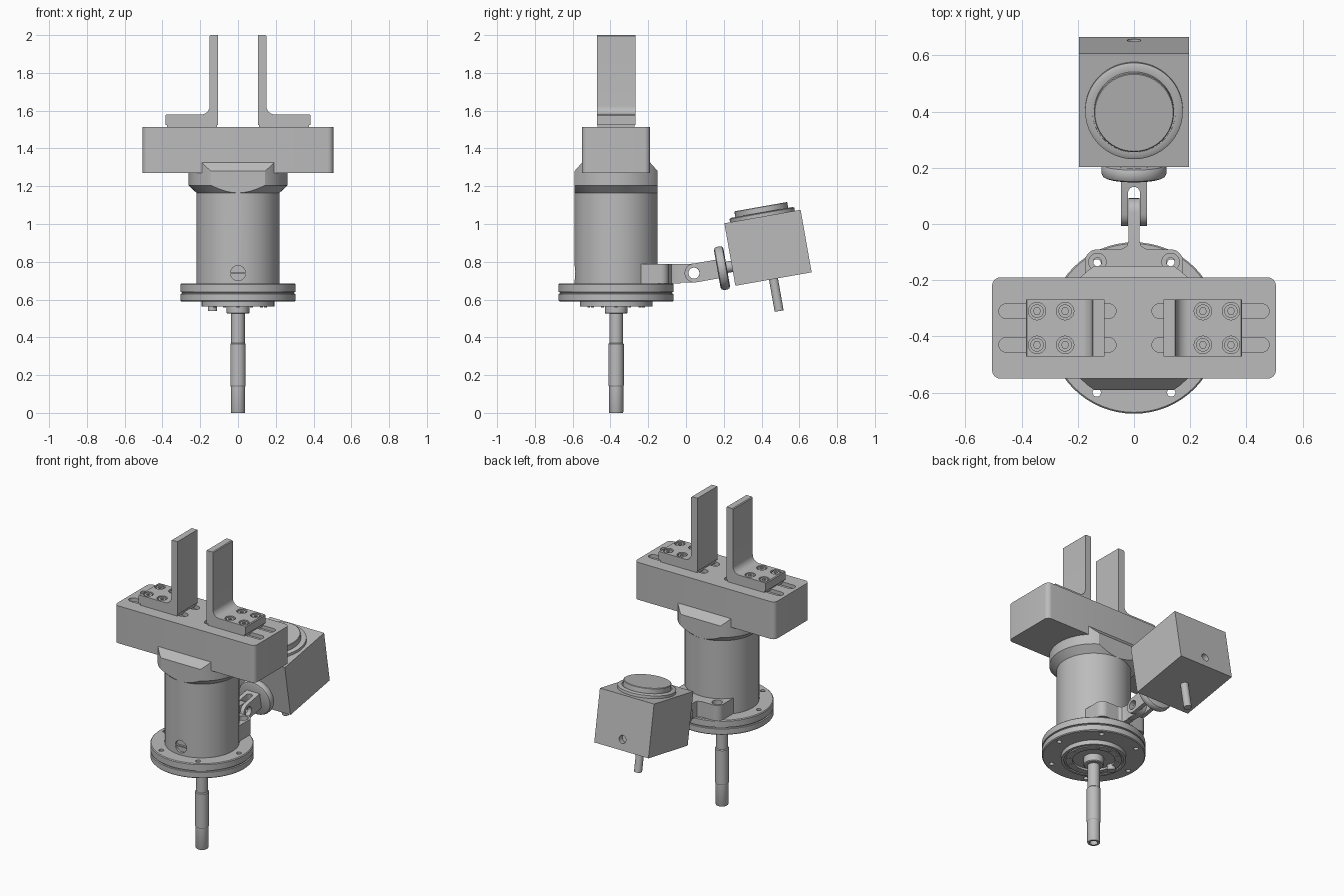
import bpy, bmesh
from math import sin, cos, pi, radians, sqrt
from mathutils import Matrix, Vector

cube = bpy.data.objects.get("Cube")
if cube:
    bpy.data.objects.remove(cube)

grey = bpy.data.materials.new("machined grey")
grey.use_nodes = True
colour = (0.5, 0.5, 0.5, 1)
grey.diffuse_color = colour
grey.node_tree.nodes["Principled BSDF"].inputs["Base Color"].default_value = colour

AXIS_Y = -0.37          # centre line of the spindle
PARTS = []


def finish(name, bm, matrix=None):
    bmesh.ops.recalc_face_normals(bm, faces=bm.faces)
    if matrix:
        bm.transform(matrix)
    mesh = bpy.data.meshes.new(name)
    bm.to_mesh(mesh)
    bm.free()
    mesh.materials.append(grey)
    ob = bpy.data.objects.new(name, mesh)
    bpy.context.collection.objects.link(ob)
    PARTS.append(ob)
    return ob


def prism(name, pts, axis, lo, hi, matrix=None):
    """Extrude a flat outline along an axis."""
    place = {"x": lambda a, b, t: (t, a, b),
             "y": lambda a, b, t: (a, t, b),
             "z": lambda a, b, t: (a, b, t)}[axis]
    bm = bmesh.new()
    face = bm.faces.new([bm.verts.new(place(a, b, lo)) for a, b in pts])
    ext = bmesh.ops.extrude_face_region(bm, geom=[face])
    verts = [v for v in ext["geom"] if isinstance(v, bmesh.types.BMVert)]
    bmesh.ops.translate(bm, verts=verts, vec=Vector(place(0, 0, hi - lo)))
    return finish(name, bm, matrix)


def arc(a, b, r, start, end, n=12):
    return [(a + r * cos(radians(start + (end - start) * i / n)),
             b + r * sin(radians(start + (end - start) * i / n))) for i in range(n + 1)]


def disc(name, a, b, r, axis, lo, hi, matrix=None, n=32):
    return prism(name, arc(a, b, r, 0, 360, n)[:-1], axis, lo, hi, matrix)


def rect(a0, b0, a1, b1):
    return [(a0, b0), (a1, b0), (a1, b1), (a0, b1)]


def capsule(a0, a1, b, r):
    return arc(a1, b, r, -90, 90) + arc(a0, b, r, 90, 270)


def lathe(name, profile, matrix, n=64):
    """Turn a (radius, height) profile, starting and ending on the axis."""
    bm = bmesh.new()
    verts = [bm.verts.new((r, 0, z)) for r, z in profile]
    edges = [bm.edges.new(p) for p in zip(verts, verts[1:])]
    bmesh.ops.spin(bm, geom=verts + edges, cent=(0, 0, 0), axis=(0, 0, 1),
                   angle=2 * pi, steps=n, use_duplicate=False)
    bmesh.ops.remove_doubles(bm, verts=bm.verts, dist=1e-5)
    return finish(name, bm, matrix)


def cut(ob, cutters, operation="DIFFERENCE"):
    """Apply boolean cutters, then discard them."""
    for c in cutters:
        mod = ob.modifiers.new("cut", "BOOLEAN")
        mod.operation, mod.solver, mod.object = operation, "EXACT", c
    graph = bpy.context.evaluated_depsgraph_get()
    mesh = bpy.data.meshes.new_from_object(ob.evaluated_get(graph))
    ob.modifiers.clear()
    ob.data = mesh
    for c in cutters:
        PARTS.remove(c)
        bpy.data.objects.remove(c)
    return ob


SPINDLE = Matrix.Translation((0, AXIS_Y, 0))

# Main barrel with a slotted port near its foot
barrel = lathe("barrel", [(0, .66), (.22, .66), (.22, 1.18), (0, 1.18)], SPINDLE)
cut(barrel, [disc("port_cutter", 0, .74, .04, "y", -.62, -.575)])
prism("port_slot_bar", rect(-.039, .736, .039, .744), "y", -.588, -.57)

# Flared collar, flattened and chamfered front and back
collar = lathe("collar", [(0, 1.16), (.215, 1.16), (.262, 1.205), (.262, 1.34), (0, 1.34)], SPINDLE)
flat = [(-.22, 1.1), (.22, 1.1), (.22, 1.28), (.172, 1.335), (-.172, 1.335), (-.22, 1.28)]
cut(collar, [prism("collar_flats", flat, "x", -.4, .4, SPINDLE)], "INTERSECT")

# Two-layer flange with six bolt holes
flange = lathe("flange", [(0, .59), (.3, .59), (.305, .595), (.305, .63), (.297, .632), (.297, .638),
                          (.305, .64), (.305, .68), (.3, .685), (0, .685)], SPINDLE)
cut(flange, [disc("bolt_hole", .265 * cos(k * pi / 3), .265 * sin(k * pi / 3), .015,
                  "z", .5, .8, SPINDLE, 16) for k in range(6)])

# Stepped underside, hub, hollow shaft and locating pin
lathe("lower_plate", [(0, .575), (.125, .575), (.125, .562), (.165, .562), (.165, .57), (.175, .57),
                      (.175, .562), (.192, .562), (.192, .6), (0, .6)], SPINDLE)
for k in range(12):
    disc("ring_screw", .145 * cos(k * pi / 6), .145 * sin(k * pi / 6), .008, "z", .558, .57, SPINDLE, 10)
lathe("shaft", [(0, .05), (.024, .05), (.024, 0), (.036, 0), (.038, .004), (.038, .14), (.041, .145),
                (.041, .365), (.036, .37), (.036, .525), (.055, .525), (.06, .53), (.06, .58), (0, .58)],
      SPINDLE, 40)
disc("locating_pin", -.135, 0, .025, "z", .54, .59, SPINDLE)

# Gripper housing with rounded corners and guide slots
BOLT_ROWS = (-.06, .06)
w, d, r = .505, .18, .03
outline = (arc(w - r, d - r, r, 0, 90, 6) + arc(r - w, d - r, r, 90, 180, 6)
           + arc(r - w, r - d, r, 180, 270, 6) + arc(w - r, r - d, r, 270, 360, 6))
housing = prism("gripper_housing", outline, "z", 1.27, 1.513, SPINDLE)
cut(housing, [prism("slot_cutter", capsule(min(s * .09, s * .455), max(s * .09, s * .455), y, .026),
                    "z", 1.49, 1.6, SPINDLE) for s in (1, -1) for y in BOLT_ROWS])

# Mirrored L-shaped jaws with recessed socket screws
for side, s in (("left", 1), ("right", -1)):
    fillet = [(.15, 1.625)] + arc(.195, 1.625, .045, 190, 260, 6) + [(.195, 1.58)]
    shape = [(.105, 1.525), (.385, 1.525), (.385, 1.575), (.38, 1.58)] + fillet[::-1] + \
            [(.15, 1.995), (.145, 2.0), (.105, 2.0)]
    jaw = prism(side + "_jaw", [(s * a, b) for a, b in shape], "y", -.102, .102, SPINDLE)
    spots = [(s * x, y) for x in (.245, .345) for y in BOLT_ROWS]
    cut(jaw, [disc("counterbore", x, y, .031, "z", 1.55, 1.6, SPINDLE) for x, y in spots])
    prism(side + "_jaw_pad", rect(s * .11, -.098, s * .375, .098), "z", 1.505, 1.53, SPINDLE)
    for x, y in spots:
        screw = disc(side + "_jaw_screw", x, y, .024, "z", 1.545, 1.576, SPINDLE, 24)
        cut(screw, [disc("hex_socket", x, y, .013, "z", 1.56, 1.6, SPINDLE, 6)])

# Bracket foot on the flange, with rounded bolt ears
half = [(.02, -.03), (.02, -.06), (.026, -.078), (.045, -.09)] + arc(.13, -.135, .045, 90, 0, 8) + [(.175, -.26)]
foot = prism("bracket_foot", half + [(-a, b) for a, b in half[::-1]], "z", .686, .787)
cut(foot, [disc("ear_hole", s * .13, -.135, rad, "z", z, .9)
           for s in (1, -1) for rad, z in ((.015, .6), (.031, .74))])

# Hinge arm
PIVOT = (.042, .74)
arm = prism("hinge_arm", [(-.1, .692), PIVOT[:1] + (.69,)] + arc(*PIVOT, .05, -90, 90) + [(-.1, .785)],
            "x", -.02, .02)
cut(arm, [disc("pin_hole", *PIVOT, .029, "x", -.2, .2)])

# Tilted camera head: everything below shares one local frame
HEAD = Matrix.Translation((0, .434, .874)) @ Matrix.Rotation(radians(10), 4, "X")
V = -.064               # height of the mounting axis in the head frame
U = -.409               # hinge pin in the head frame
ALONG = HEAD @ Matrix.Translation((0, 0, V)) @ Matrix.Rotation(-pi / 2, 4, "X")

# Forked clevis
clevis = prism("clevis", arc(U, V, .05, 90, 270) + [(-.27, V - .05), (-.27, V + .05)], "x", -.047, .047, HEAD)
cut(clevis, [prism("fork_slot", rect(-.021, -.6, .021, -.33) [:2] + arc(0, -.33, .021, 0, 180),
                   "z", -.3, .3, HEAD),
             disc("clevis_pin_hole", U, V, .029, "x", -.2, .2, HEAD)])

# Round mount disc and its stem
lathe("mount_disc", [(0, -.284), (.1, -.284), (.111, -.279), (.116, -.268), (.116, -.248), (.111, -.238),
                     (.1, -.233), (.03, -.233), (.03, -.19), (0, -.19)], ALONG, 48)

# Head housing with rear socket
head = prism("camera_housing", rect(-.205, -.168, .205, .168), "x", -.195, .195, HEAD)
cut(head, [disc("rear_socket", 0, -.1, .025, "y", .17, .3, HEAD, 24)])

# Lens rings on top and cable stub underneath
lathe("lens", [(0, .15), (.174, .15), (.174, .185), (.165, .19), (.148, .19), (.148, .186),
               (.142, .186), (.142, .218), (.139, .221), (0, .221)], HEAD)
lathe("cable_stub", [(0, -.34), (.022, -.34), (.024, -.337), (.024, -.15), (0, -.15)], HEAD, 24)

# Smooth the round surfaces while keeping edges crisp
bpy.ops.object.select_all(action="DESELECT")
for ob in PARTS:
    ob.select_set(True)
bpy.context.view_layer.objects.active = PARTS[0]
bpy.ops.object.shade_smooth_by_angle(angle=radians(30))
